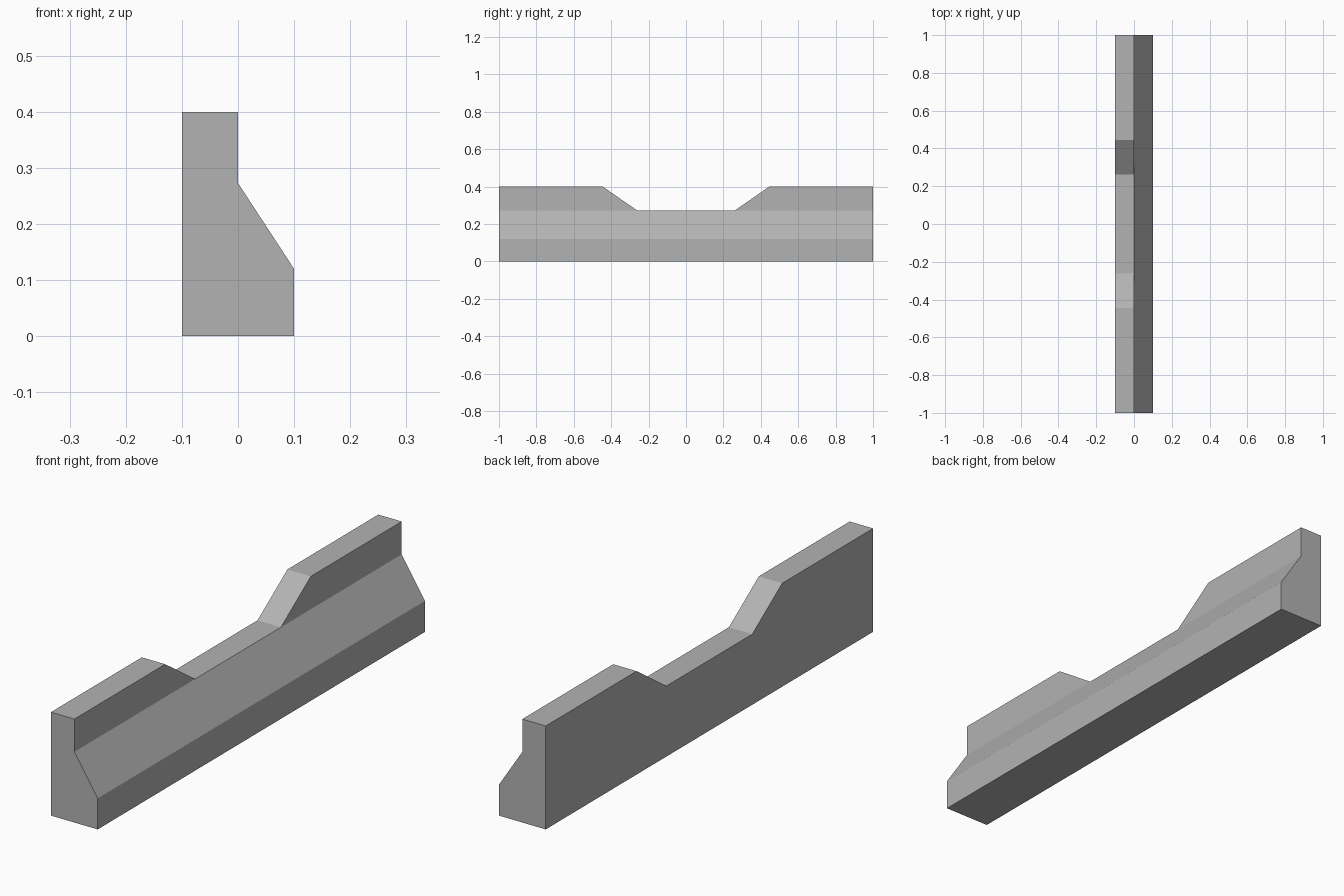
import bpy
import bmesh

cube = bpy.data.objects.get("Cube")
if cube:
    bpy.data.objects.remove(cube, do_unlink=True)

# Concrete material
concrete = bpy.data.materials.new("concrete_grey")
concrete.use_nodes = True
colour = (0.45, 0.45, 0.45, 1)
concrete.diffuse_color = colour
concrete.node_tree.nodes["Principled BSDF"].inputs["Base Color"].default_value = colour

HALF_WIDTH, LEDGE, FOOT, TOP = 0.1, 0.273, 0.12, 0.4


def section(bm, y, top):
    """Ring of the barrier's cross-section at y, with the wall rising to top."""
    profile = [(-HALF_WIDTH, 0), (HALF_WIDTH, 0), (HALF_WIDTH, FOOT),
               (0, LEDGE), (0, top), (-HALF_WIDTH, top)]
    return [bm.verts.new((x, y, z)) for x, z in profile]


# Barrier lofted along its length, with the wall dipping to the ledge mid-way
bm = bmesh.new()
half = [(1, TOP), (0.445, TOP), (0.262, LEDGE)]
stations = [(-y, top) for y, top in half] + half[::-1]
rings = [section(bm, y, top) for y, top in stations]
for a, b in zip(rings, rings[1:]):
    for i in range(len(a)):
        j = (i + 1) % len(a)
        bm.faces.new((a[i], a[j], b[j], b[i]))
bm.faces.new(rings[0])
bm.faces.new(rings[-1])

# Close the lowered stretch and merge the flat sides into single faces
bmesh.ops.remove_doubles(bm, verts=bm.verts, dist=0.0001)
bmesh.ops.dissolve_limit(bm, angle_limit=0.01, verts=bm.verts, edges=bm.edges)
bmesh.ops.recalc_face_normals(bm, faces=bm.faces)

mesh = bpy.data.meshes.new("barrier")
bm.to_mesh(mesh)
bm.free()
mesh.materials.append(concrete)
barrier = bpy.data.objects.new("barrier", mesh)
bpy.context.collection.objects.link(barrier)
